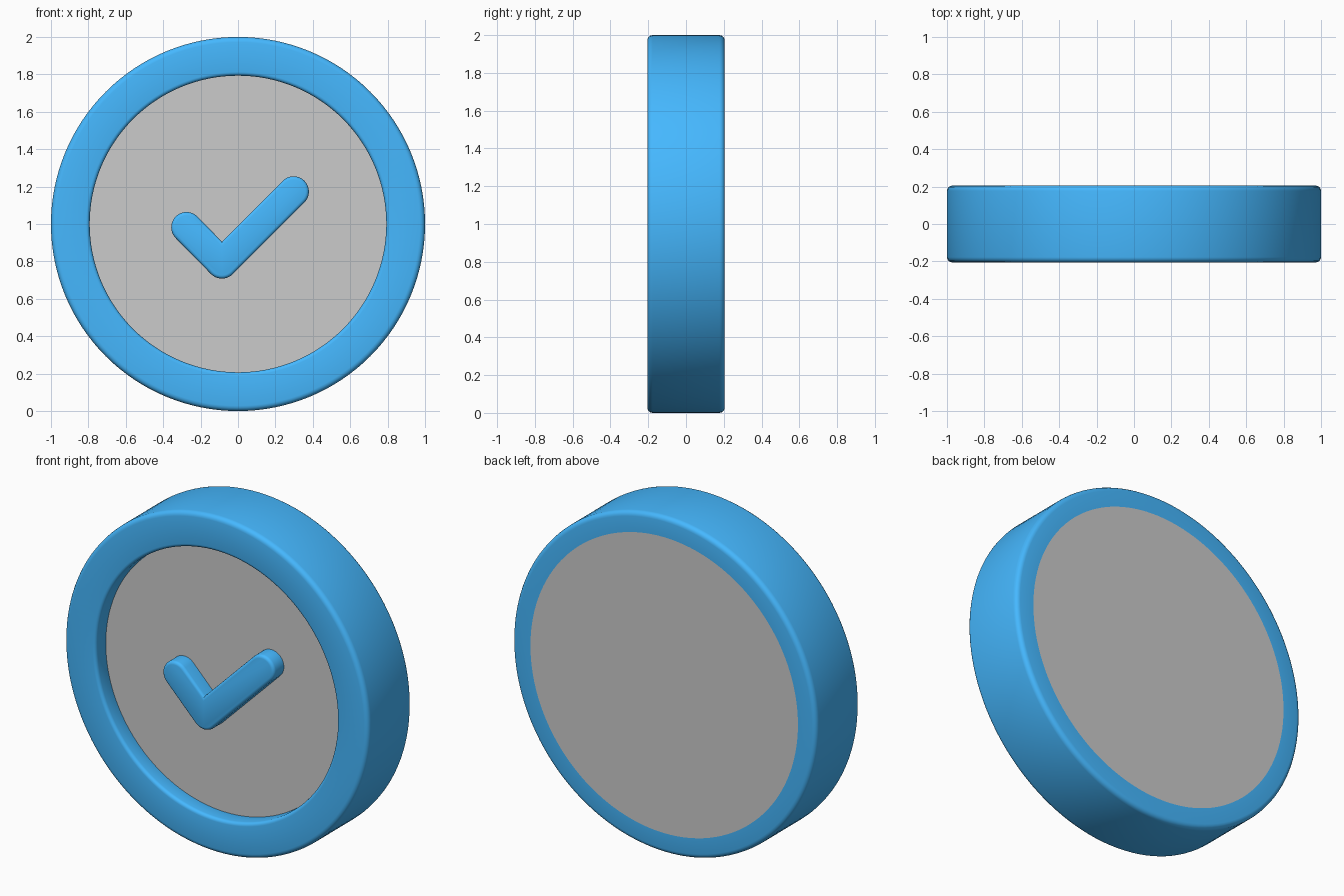
import bpy, bmesh
from math import sin, cos, pi, radians

if "Cube" in bpy.data.objects:
    bpy.data.objects.remove(bpy.data.objects["Cube"])

HALF = 0.205     # half thickness
FLOOR = -0.11    # recessed front face of the disc
SEG = 128

blue = bpy.data.materials.new("blue")
blue.diffuse_color = (0.06, 0.48, 1.0, 1)
blue.use_nodes = True
blue.node_tree.nodes["Principled BSDF"].inputs["Base Color"].default_value = blue.diffuse_color


def finish(bm, name, mat=None):
    bmesh.ops.recalc_face_normals(bm, faces=bm.faces)
    me = bpy.data.meshes.new(name)
    bm.to_mesh(me)
    bm.free()
    ob = bpy.data.objects.new(name, me)
    bpy.context.collection.objects.link(ob)
    if mat:
        me.materials.append(mat)
    bpy.ops.object.select_all(action='DESELECT')
    ob.select_set(True)
    bpy.context.view_layer.objects.active = ob
    bpy.ops.object.shade_smooth_by_angle(angle=radians(35))
    return ob


def arc(cx, cy, r, a0, a1, n):
    return [(cx + r * cos(radians(a0 + (a1 - a0) * i / n)),
             cy + r * sin(radians(a0 + (a1 - a0) * i / n))) for i in range(n + 1)]


def lathe(name, profile, closed, mat=None):
    """Revolve (radius, y) points about the y axis through z = 1."""
    bm = bmesh.new()
    rings = [[bm.verts.new((r * cos(2 * pi * i / SEG), y, 1 + r * sin(2 * pi * i / SEG)))
              for i in range(SEG)] for r, y in profile]
    pairs = list(zip(rings, rings[1:]))
    if closed:
        pairs.append((rings[-1], rings[0]))
    for a, b in pairs:
        for i in range(SEG):
            j = (i + 1) % SEG
            bm.faces.new((a[i], a[j], b[j], b[i]))
    if not closed:
        bm.faces.new(rings[0])
        bm.faces.new(rings[-1])
    return finish(bm, name, mat)


# Blue outer rim with rounded edges
b, c = 0.028, 0.02
rim = [(0.793, FLOOR)]
rim += arc(0.793 + c, -HALF + c, c, 180, 270, 4)
rim += arc(1 - b, -HALF + b, b, 270, 360, 4)
rim += arc(1 - b, HALF - b, b, 0, 90, 4)
rim += [(0.88, HALF)]
lathe("rim", rim, True, blue)

# Grey disc: recessed at the front, flush and wider at the back
lathe("disc", [(0.793, FLOOR), (0.88, HALF)], False)

# Raised check mark with rounded ends and a softened front edge
R = 0.082
left, corner, right = (-0.275, 0.982), (-0.086, 0.79), (0.297, 1.173)
outline = arc(*corner, R, 225, 315, 10)
outline += arc(*right, R, -45, 135, 20)
outline += [(corner[0], corner[1] + R * 2 ** 0.5)]
outline += arc(*left, R, 45, 225, 20)
bm = bmesh.new()
front = bm.faces.new([bm.verts.new((x, -0.203, z)) for x, z in outline])
ext = bmesh.ops.extrude_face_region(bm, geom=[front], use_keep_orig=True)
for v in ext["geom"]:
    if isinstance(v, bmesh.types.BMVert):
        v.co.y = FLOOR + 0.01
bmesh.ops.recalc_face_normals(bm, faces=bm.faces)
edges = [e for e in bm.edges if all(v.co.y < -0.2 for v in e.verts)]
bmesh.ops.bevel(bm, geom=edges, offset=0.018, segments=3, profile=0.5, affect='EDGES')
finish(bm, "check_mark", blue)
